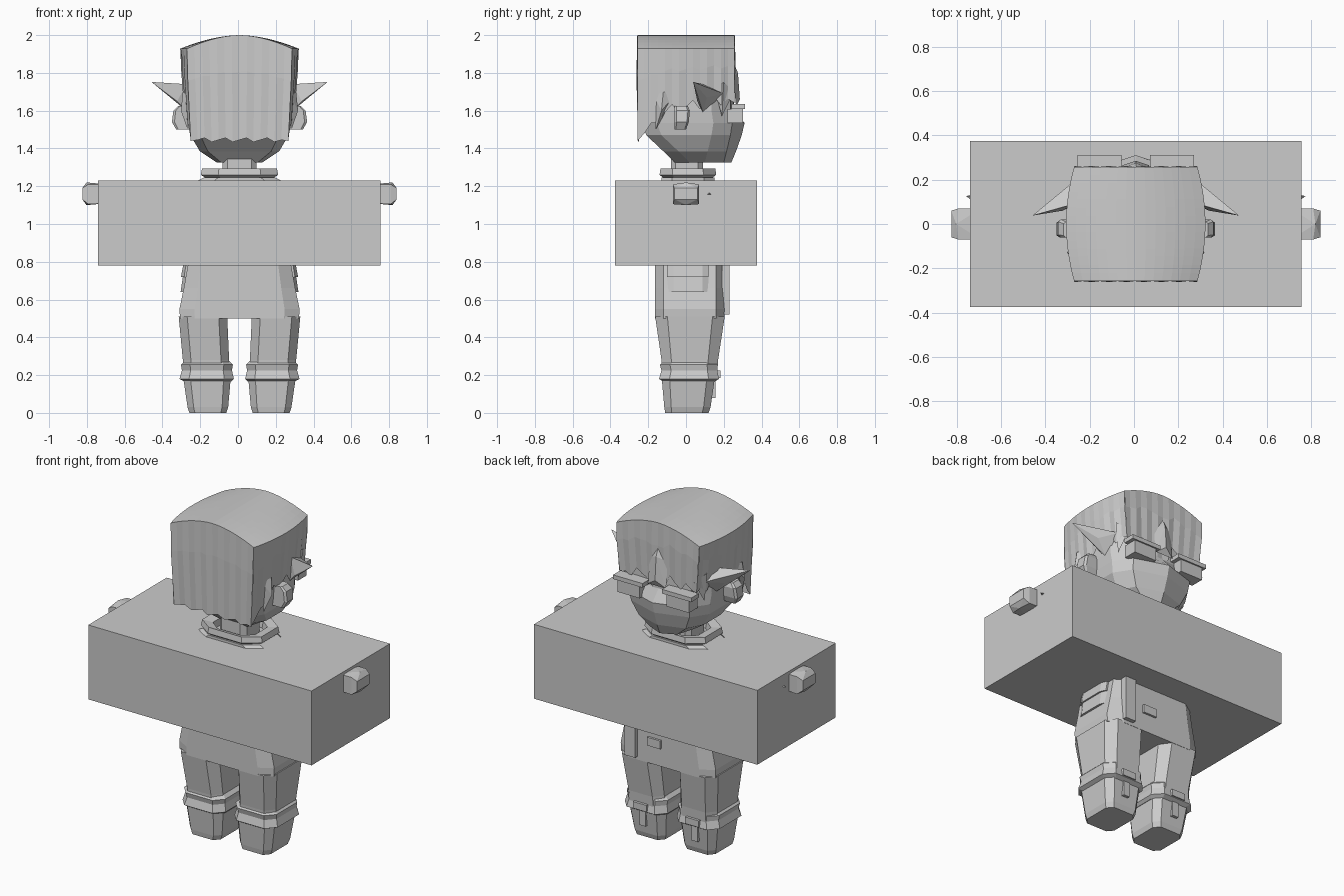
import bpy, bmesh, math

cube = bpy.data.objects.get("Cube")
if cube:
    bpy.data.objects.remove(cube, do_unlink=True)

COLOR = (0.6, 0.6, 0.6, 1)
grey = bpy.data.materials.new("plain_grey")
grey.use_nodes = True
grey.diffuse_color = COLOR
grey.node_tree.nodes["Principled BSDF"].inputs["Base Color"].default_value = COLOR
CX = 0.008  # middle of the figure


def finish(name, bm):
    bmesh.ops.recalc_face_normals(bm, faces=bm.faces)
    mesh = bpy.data.meshes.new(name)
    bm.to_mesh(mesh)
    bm.free()
    mesh.materials.append(grey)
    obj = bpy.data.objects.new(name, mesh)
    bpy.context.collection.objects.link(obj)
    return obj


def loft(name, rings, caps=True):
    """Skin a list of equally long point rings."""
    bm = bmesh.new()
    loops = [[bm.verts.new(p) for p in ring] for ring in rings]
    for a, b in zip(loops, loops[1:]):
        for i in range(len(a)):
            j = (i + 1) % len(a)
            bm.faces.new((a[i], a[j], b[j], b[i]))
    if caps:
        bm.faces.new(loops[0])
        bm.faces.new(loops[-1])
    return finish(name, bm)


def octagon(x0, x1, y0, y1, z, cut=0.3):
    """Eight sided ring: a rectangle with cut corners."""
    cx, cy, hx, hy = (x0 + x1) / 2, (y0 + y1) / 2, (x1 - x0) / 2, (y1 - y0) / 2
    k = 1 - cut
    shape = [(1, -k), (1, k), (k, 1), (-k, 1), (-1, k), (-1, -k), (-k, -1), (k, -1)]
    return [(cx + u * hx, cy + v * hy, z) for u, v in shape]


def box(name, x0, x1, y0, y1, z0, z1):
    return loft(name, [[(x0, y0, z), (x1, y0, z), (x1, y1, z), (x0, y1, z)] for z in (z0, z1)])


def hull(name, points):
    bm = bmesh.new()
    for p in points:
        bm.verts.new(p)
    bmesh.ops.convex_hull(bm, input=bm.verts)
    return finish(name, bm)


def pair(make, name):
    """Build a part on the left side and its mirror on the right."""
    for side, sign in (("left", 1), ("right", -1)):
        obj = make(side + "_" + name)
        if sign < 0:
            bm = bmesh.new()
            bm.from_mesh(obj.data)
            for v in bm.verts:
                v.co.x = -v.co.x
            bmesh.ops.reverse_faces(bm, faces=bm.faces)
            bm.to_mesh(obj.data)
            bm.free()
        obj.location.x = CX


# Large block around the chest and arms
box("chest_block", -0.74, 0.755, -0.375, 0.375, 0.78, 1.23)

# Hands and thumbs poking out of the block
pair(lambda n: hull(n, [(x, y, z) for x, y, z0, z1 in
                        ((0.7, -0.07, 1.11, 1.21), (0.7, 0.07, 1.11, 1.21), (0.8, -0.07, 1.105, 1.21),
                         (0.8, 0.07, 1.105, 1.21), (0.81, 0, 1.1, 1.22), (0.832, -0.06, 1.13, 1.19),
                         (0.832, 0.06, 1.13, 1.19)) for z in (z0, z1)]), "hand")
pair(lambda n: hull(n, [(0.7, 0.08, 1.15), (0.7, 0.15, 1.15), (0.7, 0.12, 1.18), (0.765, 0.125, 1.16)]), "thumb")

# Hips, pockets, strap and buckle
loft("hips", [octagon(CX - w, CX + w, -0.165, 0.205, z, 0.25) for z, w in
              ((0.5, 0.315), (0.55, 0.318), (0.66, 0.295), (0.8, 0.27))])
pair(lambda n: loft(n, [octagon(0.2, x, -0.1, 0.12, z) for z, x in
                        ((0.64, 0.312), (0.72, 0.3), (0.72, 0.31), (0.8, 0.295))]), "pocket")
box("hip_strap", 0.18, 0.25, 0.19, 0.23, 0.52, 0.8)
box("buckle", 0.02, 0.11, 0.2, 0.218, 0.61, 0.66)

# Legs, boot cuffs and boots
pair(lambda n: loft(n, [octagon(a, b, c, d, z, 0.35) for a, b, c, d, z in
                        ((0.05, 0.295, -0.125, 0.165, 0.2), (0.055, 0.3, -0.13, 0.17, 0.28),
                         (0.065, 0.322, -0.163, 0.205, 0.51))]), "leg")
pair(lambda n: loft(n, [octagon(a, b, c, d, z, 0.35) for a, b, c, d, z in
                        ((0.045, 0.29, -0.12, 0.15, 0.165), (0.03, 0.318, -0.143, 0.175, 0.18),
                         (0.04, 0.305, -0.13, 0.165, 0.225), (0.035, 0.31, -0.138, 0.165, 0.255),
                         (0.06, 0.285, -0.11, 0.15, 0.28))]), "boot_cuff")
pair(lambda n: loft(n, [octagon(a, b, c, d, z, 0.3) for a, b, c, d, z in
                        ((0.07, 0.265, -0.11, 0.12, 0), (0.06, 0.275, -0.115, 0.13, 0.03),
                         (0.045, 0.3, -0.13, 0.155, 0.2))]), "boot")
pair(lambda n: box(n, 0.13, 0.22, 0.14, 0.182, 0.185, 0.225), "boot_clasp")
pair(lambda n: box(n, 0.155, 0.195, 0.12, 0.155, 0.08, 0.185), "boot_tab")

# Neck and standing collar
loft("neck", [octagon(CX - 0.09, CX + 0.09, -0.08, 0.09, z) for z in (1.2, 1.36)])
loft("collar", [octagon(CX - w, CX + w, 0.01 - d, 0.01 + d, z, 0.45) for w, d, z in
                ((0.175, 0.125, 1.22), (0.18, 0.13, 1.245), (0.205, 0.15, 1.26), (0.198, 0.145, 1.295),
                 (0.14, 0.11, 1.285), (0.13, 0.1, 1.22))], caps=False)
loft("shoulder_yoke", [octagon(CX - w, CX + w, -0.13, 0.15, z, 0.4) for w, z in ((0.24, 1.22), (0.19, 1.245))])


# Head with a faceted, pointed lower face
def head_ring(z, w, nose, front, back):
    half = [(0.75 * w, front), (w, front - 0.1), (w, back + 0.08), (0.8 * w, back)]
    return ([(CX, nose, z)] + [(CX + x, y, z) for x, y in half] + [(CX, back, z)]
            + [(CX - x, y, z) for x, y in reversed(half)])


loft("head", [head_ring(*r) for r in
              ((1.325, 0.12, 0.24, 0.2, -0.06), (1.385, 0.21, 0.265, 0.215, -0.12),
               (1.47, 0.26, 0.295, 0.235, -0.21), (1.535, 0.27, 0.31, 0.245, -0.235),
               (1.6, 0.275, 0.25, 0.235, -0.24), (1.9, 0.27, 0.24, 0.235, -0.24))])

# Eyes with heavy lash bars
pair(lambda n: box(n, 0.09, 0.24, 0.22, 0.303, 1.535, 1.61), "eye")
pair(lambda n: box(n, 0.065, 0.262, 0.24, 0.312, 1.61, 1.635), "lash")

# Pointed ears and small ear pieces
pair(lambda n: hull(n, [(0.27, 0.2, 1.69), (0.27, 0.09, 1.59), (0.33, 0.06, 1.65), (0.34, 0.11, 1.67),
                        (0.28, 0.09, 1.74), (0.466, 0.038, 1.752)]), "ear")
pair(lambda n: loft(n, [octagon(0.25, x, -0.06, y, z, 0.25) for x, y, z in
                        ((0.335, 0.0, 1.5), (0.358, 0.015, 1.54), (0.35, 0.02, 1.6), (0.325, 0.01, 1.625))]),
     "ear_piece")


# Hair: arched cap with ragged curtains hanging from its rim
def hair_bottom(side, t, k):
    """Height of the ragged hem; t runs -1 to 1 along the side."""
    jag = 0.018 * (k % 3 - 1)
    if side == "back":
        return 1.445 + 0.6 * jag
    if side == "front":
        return 1.6 if abs(t) < 0.15 else 1.68 - 0.04 * abs(t) + 1.5 * jag
    if t < -0.4:
        return 1.44 + 0.16 * (t + 1) / 0.6 + jag
    return 1.62 + 0.05 * t + 1.5 * jag


def cap_point(u, v):
    w = 0.314 - 0.036 * v * v
    return (CX + u * w, 0.258 * v, 1.928 + 0.072 * (1 - abs(u) ** 1.8))


def hair():
    bm = bmesh.new()
    n = 14
    steps = [-1 + 2 * i / n for i in range(n + 1)]
    grid = [[bm.verts.new(cap_point(u, v)) for u in steps] for v in steps]
    for j in range(n):
        for i in range(n):
            bm.faces.new((grid[j][i], grid[j][i + 1], grid[j + 1][i + 1], grid[j + 1][i]))
    rims = {"back": grid[0], "front": grid[n],
            "left": [row[n] for row in grid], "right": [row[0] for row in grid]}
    for side, rim in rims.items():
        middle, low = [], []
        for k, v in enumerate(rim):
            end = k in (0, n)
            z = hair_bottom(side, steps[k], k)
            if end:
                z = 1.44 if v.co.y < 0 else 1.64
            fold = 0 if end else 0.005 * (k % 2)
            for store, h, pinch, out in ((middle, 0.35, 0.985, 0.004), (low, 1, 0.93, -0.004)):
                x = CX + (v.co.x - CX) * pinch
                y = v.co.y
                if side in ("back", "front"):
                    y += (out - fold) * (1 if y > 0 else -1)
                elif not end:
                    x += fold * (1 if x < 0 else -1)
                store.append(bm.verts.new((x, y, v.co.z + (z - v.co.z) * h)))
        for top, bottom in ((rim, middle), (middle, low)):
            for k in range(n):
                bm.faces.new((top[k], top[k + 1], bottom[k + 1], bottom[k]))
    return finish("hair", bm)


hair()

# Raised lock over the brow and side locks by the ears
hull("brow_lock", [(CX + x, y, z) for x, y, z in
                   ((-0.06, 0.25, 1.78), (0.06, 0.25, 1.78), (0, 0.275, 1.8), (-0.06, 0.265, 1.62),
                    (0.06, 0.265, 1.62), (0, 0.285, 1.66), (0, 0.25, 1.86))])
pair(lambda n: hull(n, [(0.27, -0.17, 1.68), (0.3, -0.12, 1.7), (0.27, -0.06, 1.68), (0.31, -0.13, 1.6),
                        (0.275, -0.16, 1.5)]), "side_lock")
pair(lambda n: hull(n, [(0.24, 0.15, 1.72), (0.29, 0.2, 1.75), (0.24, 0.255, 1.7), (0.265, 0.19, 1.57)]),
     "temple_lock")
